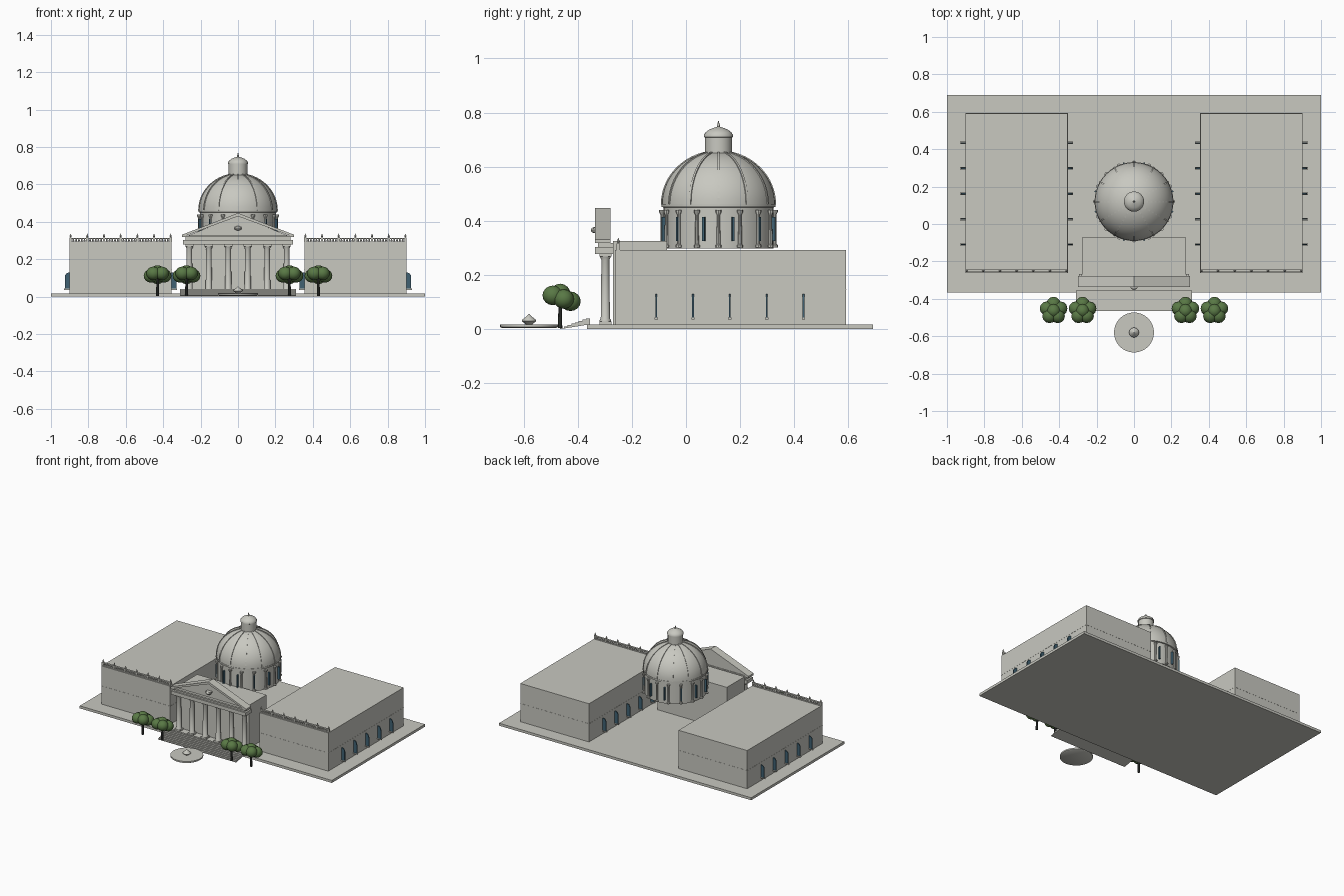
import bpy, bmesh, math
from mathutils import Matrix, Vector

cube = bpy.data.objects.get("Cube")
if cube:
    bpy.data.objects.remove(cube, do_unlink=True)


def material(name, color):
    m = bpy.data.materials.new(name)
    m.use_nodes = True
    m.diffuse_color = (*color, 1)
    m.node_tree.nodes["Principled BSDF"].inputs["Base Color"].default_value = (*color, 1)
    return m


STONE = material("pale stone", (0.58, 0.58, 0.53))
GLASS = material("slate blue glass", (0.05, 0.12, 0.17))
LEAF = material("leaf green", (0.10, 0.19, 0.06))
BARK = material("dark bark", (0.04, 0.045, 0.04))


class Part:
    """Collects simple solids in one mesh, then becomes an object."""

    def __init__(self):
        self.bm = bmesh.new()

    def box(self, x, y, z, turn=0):
        """Box from (min, max) pairs, turned about the z axis."""
        size = Matrix.Diagonal((x[1] - x[0], y[1] - y[0], z[1] - z[0], 1))
        mid = Vector((sum(x) / 2, sum(y) / 2, sum(z) / 2))
        mat = Matrix.Rotation(turn, 4, 'Z') @ Matrix.Translation(mid) @ size
        bmesh.ops.create_cube(self.bm, size=1, matrix=mat)

    def ball(self, center, radius, squash=1.0):
        mat = Matrix.Translation(center) @ Matrix.Diagonal((1, 1, squash, 1))
        bmesh.ops.create_uvsphere(self.bm, u_segments=12, v_segments=8, radius=radius, matrix=mat)

    def lathe(self, profile, x=0, y=0, sides=16):
        """Stack of rings from (radius, z) points, closed at both ends."""
        rings = []
        for r, z in profile:
            r = max(r, 0.0005)
            rings.append([self.bm.verts.new((x + r * math.cos(i * math.tau / sides),
                                             y + r * math.sin(i * math.tau / sides), z))
                          for i in range(sides)])
        for a, b in zip(rings, rings[1:]):
            for i in range(sides):
                j = (i + 1) % sides
                self.bm.faces.new((a[i], a[j], b[j], b[i]))
        self.bm.faces.new(rings[0][::-1])
        self.bm.faces.new(rings[-1])

    def prism(self, outline, offset, place):
        """Extrude a flat outline; place maps (u, v) to a 3D point."""
        face = self.bm.faces.new([self.bm.verts.new(place(u, v)) for u, v in outline])
        new = bmesh.ops.extrude_face_region(self.bm, geom=[face])["geom"]
        bmesh.ops.translate(self.bm, vec=offset,
                            verts=[g for g in new if isinstance(g, bmesh.types.BMVert)])

    def finish(self, name, mat, smooth=False):
        bmesh.ops.recalc_face_normals(self.bm, faces=self.bm.faces)
        mesh = bpy.data.meshes.new(name)
        self.bm.to_mesh(mesh)
        self.bm.free()
        mesh.materials.append(mat)
        obj = bpy.data.objects.new(name, mesh)
        bpy.context.collection.objects.link(obj)
        if smooth:
            bpy.ops.object.select_all(action='DESELECT')
            obj.select_set(True)
            bpy.context.view_layer.objects.active = obj
            bpy.ops.object.shade_smooth_by_angle(angle=math.radians(35))
        return obj


def single_box(name, x, y, z):
    p = Part()
    p.box(x, y, z)
    p.finish(name, STONE)


# Ground slab and central block
single_box("ground_slab", (-1, 1), (-0.365, 0.69), (0, 0.018))
single_box("central_block", (-0.275, 0.275), (-0.27, -0.07), (0.018, 0.325))

# Arched window outline, (distance outward, height)
ARCH = [(0, 0.042), (0.026, 0.042)] + [
    (0.026 * math.cos(t * math.pi / 12), 0.105 + 0.025 * math.sin(t * math.pi / 12)) for t in range(7)]

# Side wings with string course, fin windows and balustrade
for label, s in (("right", -1), ("left", 1)):
    span = sorted((s * 0.355, s * 0.90))
    single_box(label + "_wing", span, (-0.262, 0.592), (0.018, 0.292))
    single_box(label + "_string_course", (span[0] - 0.001, span[1] + 0.001),
               (-0.263, 0.593), (0.146, 0.149))
    windows, frames = Part(), Part()
    for k in range(5):
        y = -0.11 + k * 0.136
        for wall, out in ((0.355, -1), (0.90, 1)):
            windows.prism(ARCH, (0, 0.006, 0),
                          lambda u, v: (s * (wall + out * u), y - 0.003, v))
            x = sorted((s * wall, s * (wall + out * 0.03)))
            frames.box(x, (y - 0.006, y + 0.006), (0.036, 0.043))
    windows.finish(label + "_wing_windows", GLASS)
    frames.finish(label + "_window_sills", STONE)
    rail = Part()
    rail.box(span, (-0.257, -0.243), (0.307, 0.314))
    rail.box(span, (-0.257, -0.243), (0.292, 0.296))
    for k in range(37):
        x = span[0] + 0.005 + k * 0.535 / 36
        if k % 6:
            rail.lathe([(0.003, 0.294), (0.005, 0.299), (0.003, 0.309)], x, -0.25, 6)
        else:
            rail.box((x - 0.006, x + 0.006), (-0.257, -0.243), (0.292, 0.317))
            rail.lathe([(0.003, 0.317), (0.006, 0.324), (0.003, 0.33), (0, 0.337)], x, -0.25, 8)
    rail.finish(label + "_balustrade", STONE)

# Portico columns
columns = Part()
for k in range(6):
    x = -0.26 + k * 0.104
    columns.box((x - 0.022, x + 0.022), (-0.32, -0.276), (0.018, 0.028))
    columns.lathe([(0.021, 0.028), (0.021, 0.034), (0.017, 0.04), (0.0145, 0.255),
                   (0.02, 0.268)], x, -0.298, 16)
    columns.box((x - 0.022, x + 0.022), (-0.32, -0.276), (0.268, 0.279))
columns.finish("portico_columns", STONE, True)

# Entablature and pediment
beam = Part()
beam.box((-0.295, 0.295), (-0.337, -0.268), (0.278, 0.303))
beam.box((-0.282, 0.282), (-0.325, -0.268), (0.303, 0.319))
beam.finish("entablature", STONE)

gable = Part()
rake = [(-0.30, 0.318), (0, 0.430), (0.30, 0.318), (0.30, 0.331), (0, 0.447), (-0.30, 0.331)]
gable.prism(rake, (0, 0.058, 0), lambda u, v: (u, -0.337, v))
gable.prism([(-0.285, 0.319), (0.285, 0.319), (0, 0.435)], (0, 0.035, 0),
            lambda u, v: (u, -0.318, v))
gable.box((-0.30, 0.30), (-0.337, -0.279), (0.318, 0.328))
gable.finish("pediment", STONE)

emblem = Part()
emblem.ball((0, -0.332, 0.366), 0.02, 0.6)
emblem.box((-0.02, 0.02), (-0.342, -0.315), (0.37, 0.376))
emblem.finish("pediment_boss", STONE, True)

# Front stairs: stepped wedge with sloping underside
N = 8
stair = [(-0.465, 0.0)]
for k in range(N):
    y, z = -0.465 + k * 0.11 / N, (k + 1) * 0.04 / N
    stair += [(y, z), (y + 0.11 / N, z)]
stair.append((-0.355, 0.018))
steps = Part()
steps.prism(stair, (0.62, 0, 0), lambda u, v: (-0.31, u, v))
steps.finish("front_steps", STONE)

# Drum, dome and lantern
CY = 0.12
drum = Part()
drum.lathe([(0.203, 0.298), (0.203, 0.45), (0.211, 0.452), (0.211, 0.463)], 0, CY, 48)
drum.finish("drum", STONE, True)


def dome_point(t, extra=0.0):
    return ((0.209 + extra) * math.cos(t), 0.461 + (0.196 + extra) * math.sin(t))


dome = Part()
dome.lathe([dome_point(k * math.pi / 32) for k in range(17)], 0, CY, 48)
dome.finish("dome", STONE, True)

ribs = Part()
for k in range(12):
    a = k * math.tau / 12
    arc = [k2 * math.pi / 26 for k2 in range(13)]
    outline = [dome_point(t, 0.004) for t in arc] + [dome_point(t, -0.004) for t in arc[::-1]]
    side = Vector((-math.sin(a), math.cos(a), 0)) * 0.004
    ribs.prism(outline, side * 2, lambda u, v: Vector(
        (u * math.cos(a), CY + u * math.sin(a), v)) - side)
ribs.finish("dome_ribs", STONE)

# Drum colonnade and fin windows
posts, panes = Part(), Part()
for k in range(16):
    a = k * math.tau / 16
    x, y = 0.208 * math.cos(a), CY + 0.208 * math.sin(a)
    posts.lathe([(0.011, 0.302), (0.011, 0.31), (0.007, 0.314), (0.006, 0.422),
                 (0.011, 0.432), (0.011, 0.44)], x, y, 8)
posts.finish("drum_columns", STONE, True)
for k in range(12):
    panes.box((0.195, 0.217), (-0.004, 0.004), (0.325, 0.415), (k + 0.5) * math.tau / 12)
panes.finish("drum_windows", GLASS).location.y = CY

lantern = Part()
lantern.lathe([(0.05, 0.645), (0.05, 0.708), (0.054, 0.71), (0.054, 0.717), (0.047, 0.728),
               (0.033, 0.738), (0.014, 0.745), (0.005, 0.748), (0.005, 0.755), (0, 0.77)],
              0, CY, 24)
lantern.finish("lantern", STONE, True)

# Fountain
fountain = Part()
fountain.lathe([(0.1, 0.004), (0.107, 0.008), (0.107, 0.018)], 0, -0.58, 32)
fountain.lathe([(0.012, 0.018), (0.027, 0.03), (0.024, 0.036), (0.006, 0.05), (0, 0.056)],
               0, -0.58, 12)
fountain.finish("fountain", STONE, True)

# Trees
for k, x in enumerate((-0.43, -0.275, 0.275, 0.43)):
    trunk, crown = Part(), Part()
    trunk.lathe([(0.008, 0.004), (0.006, 0.11)], x, -0.465, 8)
    trunk.finish("tree_trunk_%d" % (k + 1), BARK, True)
    for i in range(5):
        a = math.radians(90 + 72 * i)
        dy = math.sin(a)
        crown.ball((x + 0.038 * math.cos(a), -0.463 + 0.036 * dy, 0.115 - 0.012 * dy), 0.038, 0.95)
    crown.ball((x, -0.465, 0.13), 0.038)
    crown.finish("tree_crown_%d" % (k + 1), LEAF, True)
